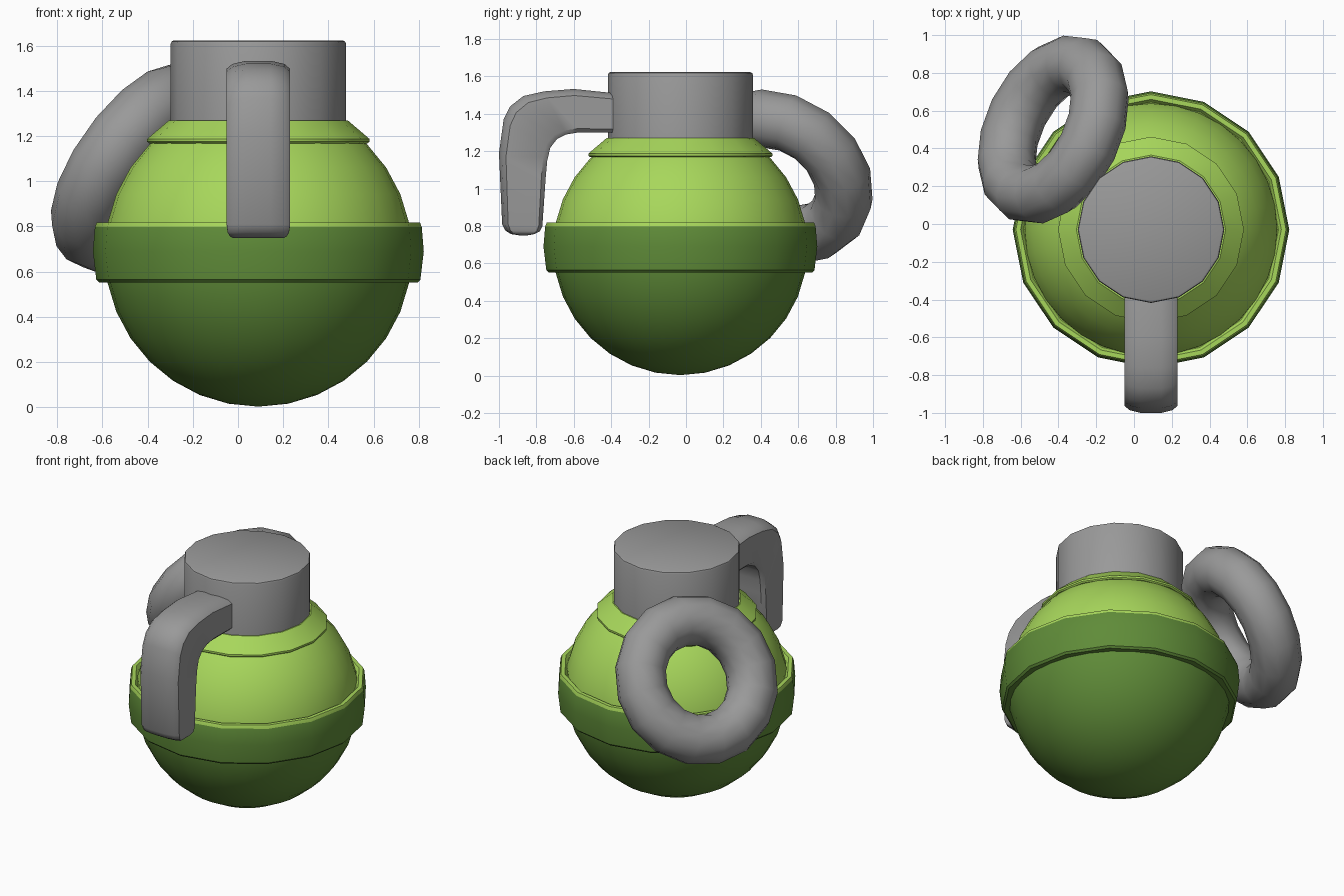
import bpy, bmesh, math
from mathutils import Vector

if "Cube" in bpy.data.objects:
    bpy.data.objects.remove(bpy.data.objects["Cube"])

CX, CY = 0.09, -0.03  # body axis


def material(name, rgb):
    m = bpy.data.materials.new(name)
    m.diffuse_color = (*rgb, 1)
    m.use_nodes = True
    m.node_tree.nodes["Principled BSDF"].inputs["Base Color"].default_value = m.diffuse_color
    return m


LIGHT = material("light_green", (0.39, 0.68, 0.105))
DARK = material("dark_green", (0.115, 0.26, 0.04))
GREY = material("grey", (0.32, 0.32, 0.32))


def finish(name, bm, mats, angle, rule=None):
    bmesh.ops.remove_doubles(bm, verts=bm.verts, dist=1e-5)
    bmesh.ops.recalc_face_normals(bm, faces=bm.faces)
    if rule:
        for f in bm.faces:
            f.material_index = rule(f.calc_center_median())
    me = bpy.data.meshes.new(name)
    bm.to_mesh(me)
    bm.free()
    for m in mats:
        me.materials.append(m)
    ob = bpy.data.objects.new(name, me)
    bpy.context.collection.objects.link(ob)
    bpy.ops.object.select_all(action='DESELECT')
    ob.select_set(True)
    bpy.context.view_layer.objects.active = ob
    bpy.ops.object.shade_smooth_by_angle(angle=math.radians(angle))
    return ob


def skin(bm, rings, closed=False, caps=False):
    """Join equal rings of points with quads."""
    vs = [[bm.verts.new(p) for p in r] for r in rings]
    n = len(vs[0])
    for i in range(len(vs) - (0 if closed else 1)):
        a, b = vs[i], vs[(i + 1) % len(vs)]
        for j in range(n):
            k = (j + 1) % n
            bm.faces.new((a[j], a[k], b[k], b[j]))
    if caps:
        bm.faces.new(vs[0])
        bm.faces.new(vs[-1])


def lathe(name, profile, seg, mats, angle=35, rule=None, closed=False, caps=False):
    bm = bmesh.new()
    rings = [[(CX + r * math.cos(2 * math.pi * i / seg),
               CY + r * math.sin(2 * math.pi * i / seg), z) for i in range(seg)]
             for r, z in profile]
    skin(bm, rings, closed, caps)
    return finish(name, bm, mats, angle, rule)


# round body, dark below the band and light above
bm = bmesh.new()
bmesh.ops.create_uvsphere(bm, u_segments=32, v_segments=16, radius=0.68)
bmesh.ops.translate(bm, verts=bm.verts, vec=(CX, CY, 0.683))
finish("body", bm, [DARK, LIGHT], 40, lambda c: int(c.z > 0.68))

# belt band with a light upper rim
lathe("band", [(0.64, 0.553), (0.705, 0.553), (0.717, 0.565), (0.732, 0.69),
               (0.723, 0.797), (0.715, 0.818), (0.69, 0.818), (0.675, 0.797), (0.64, 0.797)],
      16, [DARK, LIGHT], 30, lambda c: int(c.z > 0.79), closed=True)

# shoulder collar
lathe("collar", [(0.44, 1.168), (0.483, 1.168), (0.492, 1.175), (0.492, 1.187),
                 (0.483, 1.195), (0.395, 1.27), (0.30, 1.27)], 16, [LIGHT], 30, caps=True)

# neck cap
lathe("neck", [(0.388, 1.2), (0.388, 1.608), (0.384, 1.618), (0.374, 1.623)],
      16, [GREY], 40, caps=True)

# bent safety lever: (outer y, z), (inner y, z), width scale
stations = [
    ((-0.38, 1.51), (-0.38, 1.30), 1), ((-0.60, 1.533), (-0.58, 1.30), 1),
    ((-0.76, 1.52), (-0.64, 1.29), 1), ((-0.87, 1.495), (-0.69, 1.265), 1),
    ((-0.94, 1.44), (-0.725, 1.22), 1), ((-0.975, 1.37), (-0.742, 1.15), 1),
    ((-1.0, 1.19), (-0.75, 1.06), 1), ((-0.983, 0.81), (-0.768, 0.80), 1),
    ((-0.965, 0.775), (-0.782, 0.772), 0.97), ((-0.935, 0.757), (-0.81, 0.757), 0.90),
    ((-0.89, 0.75), (-0.85, 0.75), 0.82)]
section = [(-0.12, 0), (0.12, 0), (0.14, 0.09), (0.14, 0.85), (0.115, 0.94), (0.055, 1),
           (-0.055, 1), (-0.115, 0.94), (-0.14, 0.85), (-0.14, 0.09)]
bm = bmesh.new()
rings = []
for o, i, s in stations:
    o, i = Vector(o), Vector(i)
    rings.append([(CX + x * s, *i.lerp(o, t)) for x, t in section])
skin(bm, rings, caps=True)
finish("lever", bm, [GREY], 40)

# tilted pull ring
axis = Vector((-0.75, 0.37, 0.55)).normalized()
bpy.ops.mesh.primitive_torus_add(major_segments=16, minor_segments=12,
                                 major_radius=0.373, minor_radius=0.156,
                                 location=(-0.428, 0.5, 1.063),
                                 rotation=axis.to_track_quat('Z', 'Y').to_euler())
ring = bpy.context.object
ring.name = "pull_ring"
ring.data.materials.append(GREY)
bpy.ops.object.shade_smooth_by_angle(angle=math.radians(60))
